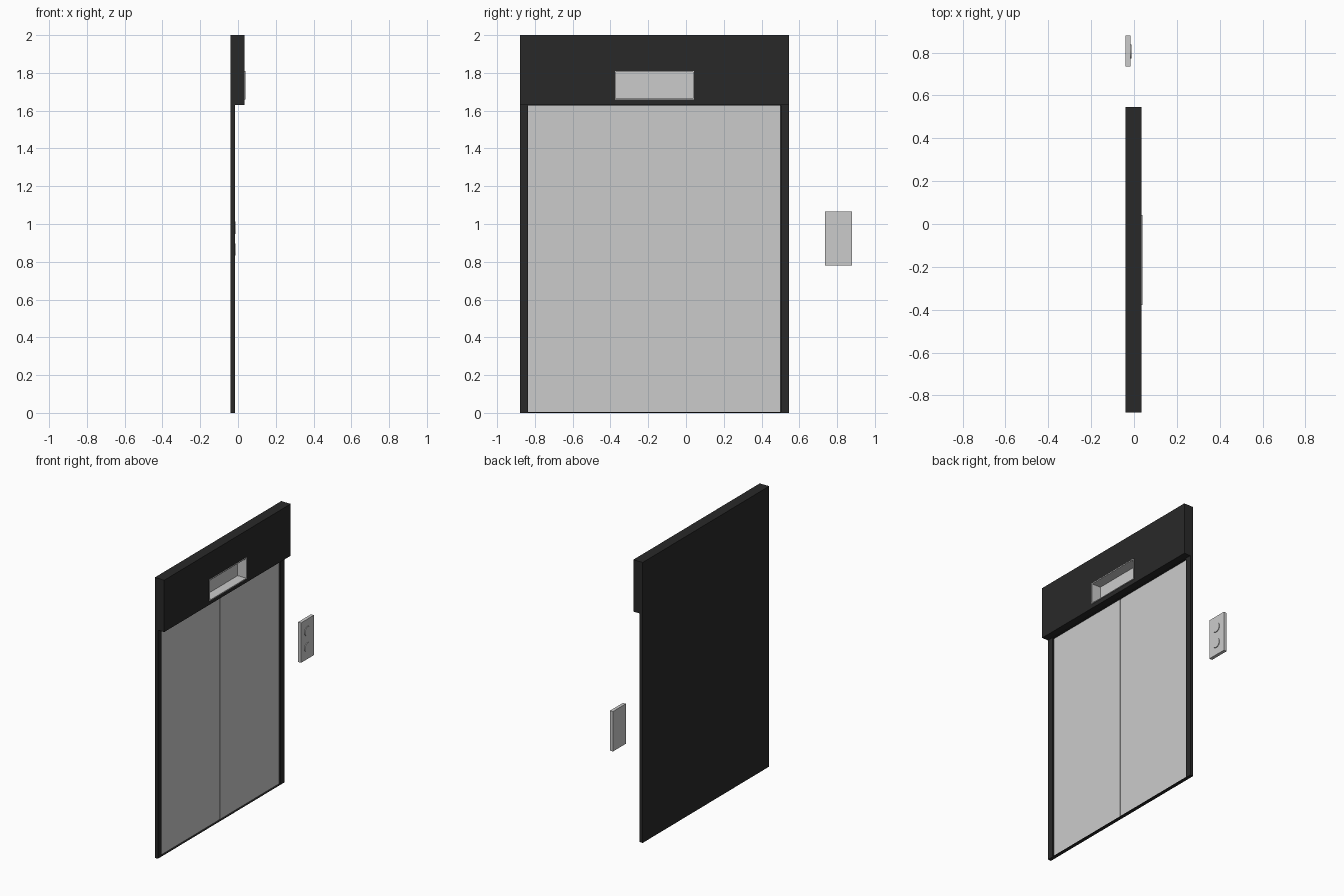
import bpy, bmesh, math

if "Cube" in bpy.data.objects:
    bpy.data.objects.remove(bpy.data.objects["Cube"])

black = bpy.data.materials.new("black_paint")
black.diffuse_color = (0.022, 0.022, 0.022, 1)
black.use_nodes = True
black.node_tree.nodes["Principled BSDF"].inputs["Base Color"].default_value = black.diffuse_color


def finish(name, bm, mat=None):
    bmesh.ops.recalc_face_normals(bm, faces=bm.faces)
    me = bpy.data.meshes.new(name)
    bm.to_mesh(me)
    bm.free()
    ob = bpy.data.objects.new(name, me)
    bpy.context.collection.objects.link(ob)
    if mat:
        me.materials.append(mat)
    return ob


def loft(name, sections, mat=None):
    """Skin rectangles (x, y0, y1, z0, z1) in order and cap both ends."""
    bm = bmesh.new()
    rings = [[bm.verts.new((x, y, z)) for y, z in
              ((y0, z0), (y1, z0), (y1, z1), (y0, z1))]
             for x, y0, y1, z0, z1 in sections]
    for a, b in zip(rings, rings[1:]):
        for i in range(4):
            j = (i + 1) % 4
            bm.faces.new((a[i], a[j], b[j], b[i]))
    bm.faces.new(rings[0])
    bm.faces.new(rings[-1])
    return finish(name, bm, mat)


def box(name, x0, x1, rect, mat=None):
    return loft(name, [(x0, *rect), (x1, *rect)], mat)


def pocket_box(name, x0, x1, rect, hole, floor, mat=None):
    """Box with a rectangular pocket sunk into its +x face."""
    return loft(name, [(x0, *rect), (x1, *rect), (x1, *hole), (floor, *hole)], mat)


BACK, FRONT = -0.04, -0.016
MID = -0.168

# Door surround with a shallow recess
pocket_box("door_frame", BACK, FRONT, (-0.88, 0.545, 0, 1.63),
           (-0.837, 0.502, 0.004, 1.627), -0.036, black)

# Two sliding doors over a backing strip in the gap
for side, name in ((-1, "left_door"), (1, "right_door")):
    ys = sorted((MID + side * 0.005, MID + side * 0.6695))
    box(name, -0.036, -0.028, (*ys, 0.004, 1.627))
box("door_gap_strip", -0.036, -0.033, (MID - 0.005, MID + 0.005, 0.004, 1.627))

# Overhanging header with a pocket for the display
display = (-0.377, 0.043, 1.66, 1.81)
pocket_box("header", BACK, 0.034, (-0.88, 0.545, 1.63, 2.0), display, -0.034, black)

# Open display tray
lip = 0.005
pocket_box("display_tray", -0.034, 0.039, display,
           (display[0] + lip, display[1] - lip, display[2] + lip, display[3] - lip), -0.029)

# Call panel with two round buttons
box("call_panel", BACK, -0.017, (0.735, 0.88, 0.78, 1.065))
for name, z in (("up_button", 0.98), ("down_button", 0.865)):
    bpy.ops.mesh.primitive_cylinder_add(vertices=32, radius=0.033, depth=0.012,
                                        location=(-0.018, 0.805, z),
                                        rotation=(0, math.pi / 2, 0))
    bpy.context.object.name = name
    bpy.ops.object.shade_smooth_by_angle()
